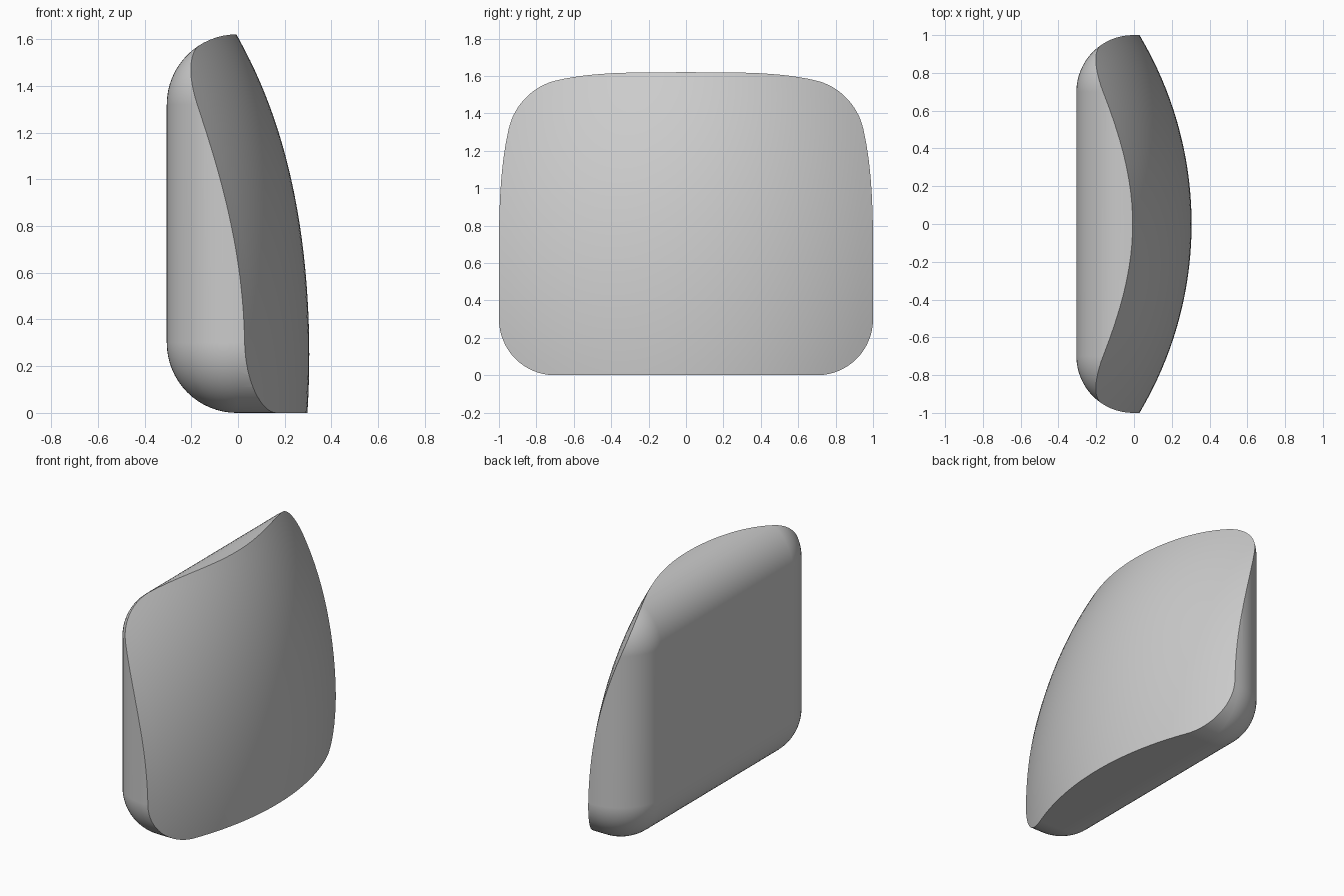
import bpy
import bmesh
import math
from mathutils import Vector

HALF_WIDTH, HEIGHT, BACK, FILLET = 1.0, 1.62, -0.305, 0.3

old = bpy.data.objects.get("Cube")
if old:
    bpy.data.objects.remove(old, do_unlink=True)

# One plain grey for the whole body
grey = bpy.data.materials.new("plain_grey")
grey.use_nodes = True
colour = (0.6, 0.6, 0.6, 1)
grey.diffuse_color = colour
grey.node_tree.nodes["Principled BSDF"].inputs["Base Color"].default_value = colour


def make_object(name, bm):
    bmesh.ops.recalc_face_normals(bm, faces=bm.faces)
    mesh = bpy.data.meshes.new(name)
    bm.to_mesh(mesh)
    bm.free()
    mesh.materials.append(grey)
    obj = bpy.data.objects.new(name, mesh)
    bpy.context.collection.objects.link(obj)
    return obj


def domed_face(y, z):
    """Depth of the bulging face: an arc across, a steepening curve upwards."""
    u = z - 0.25
    across = 1.95 - math.sqrt(1.95 ** 2 - y * y)
    upward = 0.125 * u ** 2 + 0.022 * u ** 4
    return 0.305 - across - upward - 0.06 * (y * u) ** 2


# Rounded block: every edge filleted except those around the +x end
bm = bmesh.new()
bmesh.ops.create_cube(bm, size=1)
for v in bm.verts:
    x, y, z = v.co
    v.co = Vector((0.5 if x > 0 else BACK, y * 2 * HALF_WIDTH, (z + 0.5) * HEIGHT))
edges = [e for e in bm.edges if not all(v.co.x > 0 for v in e.verts)]
bmesh.ops.bevel(bm, geom=edges, offset=FILLET, offset_type='OFFSET',
                segments=16, profile=0.5, affect='EDGES')
body = make_object("domed_body", bm)

# Solid behind the bulging face, used to trim the block
bm = bmesh.new()
bmesh.ops.create_grid(bm, x_segments=40, y_segments=40, size=1)
for v in bm.verts:
    y, z = v.co.x * 1.1, 0.81 + v.co.y * 0.93
    v.co = Vector((domed_face(y, z), y, z))
extruded = bmesh.ops.extrude_face_region(bm, geom=bm.faces[:], use_keep_orig=True)
for item in extruded["geom"]:
    if isinstance(item, bmesh.types.BMVert):
        item.co.x = -1
cutter = make_object("face_trimmer", bm)
cutter.hide_render = True

trim = body.modifiers.new("trim_face", 'BOOLEAN')
trim.operation = 'INTERSECT'
trim.solver = 'EXACT'
trim.object = cutter

# Bake the trim, then smooth with a crisp rim
bpy.ops.object.select_all(action='DESELECT')
body.select_set(True)
bpy.context.view_layer.objects.active = body
bpy.ops.object.modifier_apply(modifier=trim.name)
bpy.data.objects.remove(cutter, do_unlink=True)
bpy.ops.object.shade_smooth_by_angle(angle=math.radians(25))
normals = body.modifiers.new("even_shading", 'WEIGHTED_NORMAL')
normals.keep_sharp = True
